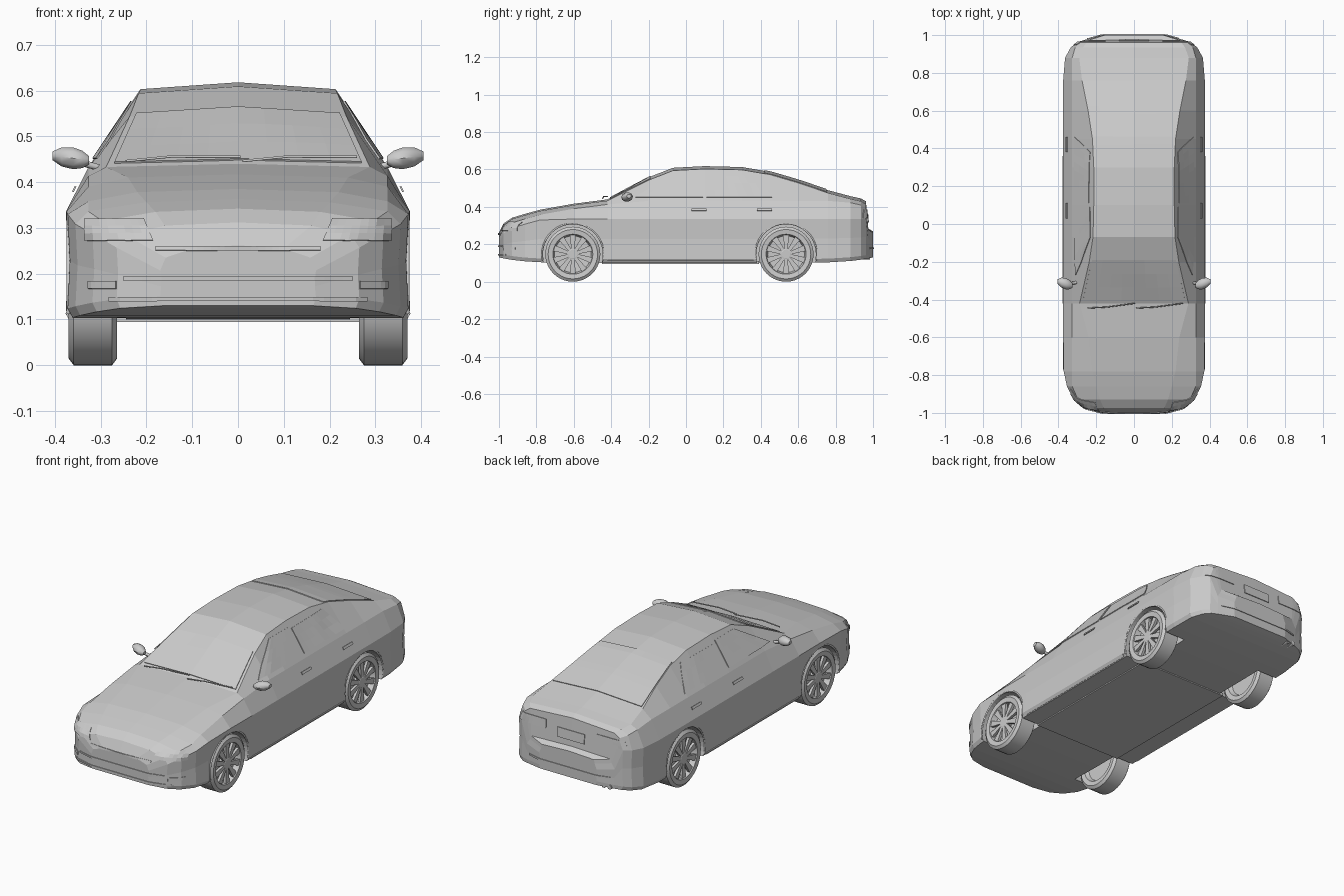
import bpy, bmesh
from math import sin, cos, pi, radians
from mathutils import Vector, Matrix
from mathutils.bvhtree import BVHTree

if "Cube" in bpy.data.objects:
    bpy.data.objects.remove(bpy.data.objects["Cube"])


def add_object(name, bm, smooth=None):
    bmesh.ops.recalc_face_normals(bm, faces=bm.faces[:])
    mesh = bpy.data.meshes.new(name)
    bm.to_mesh(mesh)
    bm.free()
    ob = bpy.data.objects.new(name, mesh)
    bpy.context.collection.objects.link(ob)
    if smooth:
        for o in bpy.context.selected_objects:
            o.select_set(False)
        ob.select_set(True)
        bpy.context.view_layer.objects.active = ob
        bpy.ops.object.shade_smooth_by_angle(angle=radians(smooth))
    return ob


def skin(bm, rings):
    rows = [[bm.verts.new(p) for p in r] for r in rings]
    n = len(rows[0])
    for a, b in zip(rows, rows[1:]):
        for i in range(n):
            j = (i + 1) % n
            bm.faces.new((a[i], a[j], b[j], b[i]))
    bm.faces.new(rows[0])
    bm.faces.new(rows[-1])


def lathe(bm, profile, n=40):
    turn = [2 * pi * i / n for i in range(n)]
    skin(bm, [[(x, r * cos(a), r * sin(a)) for a in turn] for x, r in profile])


def mirror_x(ob):
    ob.modifiers.new("mirror", "MIRROR")


def tube(name, pts, r, mirrored=False):
    cu = bpy.data.curves.new(name, "CURVE")
    cu.dimensions = "3D"
    cu.bevel_depth, cu.bevel_resolution, cu.use_fill_caps = r, 1, True
    sp = cu.splines.new("POLY")
    sp.points.add(len(pts) - 1)
    for p, co in zip(sp.points, pts):
        p.co = (*co, 1)
    ob = bpy.data.objects.new(name, cu)
    bpy.context.collection.objects.link(ob)
    if mirrored:
        mirror_x(ob)


# Body cross-section; floor, shoulder, belt line and crown follow from the station
def body_ring(y, w, roof_x, roof_z):
    floor = .10 + .03 * y ** 8
    belt_x = min(.327, w * .93)
    belt_z = min(.432, roof_z - .02)
    shoulder = min(.335, belt_z - .028)
    crown = .015 if -.3 < y < .97 else .007
    half = [(w * .97, floor), (w, floor + .02), (w * .987, floor * .45 + shoulder * .55),
            (w, shoulder), (belt_x, belt_z), (roof_x, roof_z)]
    ring = [(0, floor)] + half + [(0, roof_z + crown)] + [(-x, z) for x, z in half[::-1]]
    return [(x, y, z) for x, z in ring]


# Stations: y, half width, roof edge x, roof edge z
nose = [(-1, .17, .10, .255), (-.975, .265, .16, .305), (-.93, .318, .18, .335),
        (-.86, .355, .20, .356), (-.78, .372, .22, .378), (-.6, .375, .24, .41)]
cabin = [(-.42, .376, .288, .433), (-.2, .376, .237, .543), (-.07, .376, .217, .594),
         (.1, .376, .213, .603), (.3, .376, .213, .598), (.45, .376, .22, .572)]
tail = [(.6, .376, .243, .528), (.76, .375, .275, .474), (.88, .365, .29, .442),
        (.935, .335, .27, .43), (.962, .30, .25, .415), (.975, .26, .235, .277),
        (1, .17, .155, .262)]
bm = bmesh.new()
skin(bm, [body_ring(*s) for s in nose + cabin + tail])
bmesh.ops.recalc_face_normals(bm, faces=bm.faces[:])
surface = BVHTree.FromBMesh(bm)
body = add_object("body_shell", bm)

# Wheel arches cut out of the body, with a lip round each
AXLES, AXLE_Z = (-.605, .535), .147
for y in AXLES:
    for s in (-1, 1):
        bm = bmesh.new()
        lathe(bm, [(s * .245, .163), (s * .5, .163)])
        bmesh.ops.translate(bm, verts=bm.verts, vec=(0, y, AXLE_Z))
        cutter = add_object("arch_cutter", bm)
        cutter.hide_render = True
        mod = body.modifiers.new("arch", "BOOLEAN")
        mod.operation, mod.object = "DIFFERENCE", cutter
        bpy.context.view_layer.objects.active = body
        bpy.ops.object.modifier_apply(modifier=mod.name)
        bpy.data.objects.remove(cutter)
    arc = [radians(-12 + 204 * i / 20) for i in range(21)]
    tube("wheel_arch_lip", [(.37, y + .164 * cos(a), AXLE_Z + .164 * sin(a)) for a in arc],
         .005, True)

# Wheels: tyre with recessed rim, and ten-spoke face
bm = bmesh.new()
tread = [(.042, .147), (.053, .132), (.05, .107)]
lathe(bm, [(-.03, .001), (-.03, .095)] + [(-x, r) for x, r in tread[::-1]] + tread
      + [(.02, .098), (.012, .001)])
tyre = add_object("tyre", bm, 35)
bm = bmesh.new()
lathe(bm, [(.01, .032), (.042, .032), (.046, .024), (.046, .001)], 20)
for i in range(10):
    spoke = bmesh.ops.create_cube(bm, size=1)["verts"]
    for v in spoke:
        outer = v.co.z > 0
        v.co = (.038 + v.co.x * .014, v.co.y * (.032 if outer else .016),
                .104 if outer else .022)
    bmesh.ops.rotate(bm, verts=spoke, cent=(0, 0, 0),
                     matrix=Matrix.Rotation(i * pi / 5, 3, "X"))
spokes = add_object("wheel_spokes", bm)
for src in (tyre, spokes):
    for k, (y, s) in enumerate([(y, s) for y in AXLES for s in (1, -1)]):
        ob = src.copy() if k else src
        if k:
            bpy.context.collection.objects.link(ob)
        ob.location = (s * .317, y, AXLE_Z)
        ob.rotation_euler.z = 0 if s > 0 else pi


# Thin panel laid onto the body: low edge at v0, high edge at v1, cast along one axis
def panel(name, side, v0, v1, low, high=None, n=8, m=3, lift=.002):
    centred = not isinstance(low, tuple)
    if centred:
        low, high = (-low, low), (-(high or low), high or low)
    high = high or low
    bm = bmesh.new()
    rows = []
    for j in range(m + 1):
        t, row = j / m, []
        left, right = [a + (b - a) * t for a, b in zip(low, high)]
        v = v0 + (v1 - v0) * t
        for i in range(n + 1):
            u = left + (right - left) * i / n
            start, ray = {"side": ((2, u, v), (-1, 0, 0)), "front": ((u, -2, v), (0, 1, 0)),
                          "rear": ((u, 2, v), (0, -1, 0)), "top": ((u, v, 2), (0, 0, -1))}[side]
            start, ray = Vector(start), Vector(ray)
            loc, nor, _, _ = surface.ray_cast(start, ray)
            if loc is None:
                loc, nor, _, _ = surface.find_nearest(start + ray * 1.1)
            row.append(bm.verts.new(loc + nor * lift))
        rows.append(row)
    for r, t in zip(rows, rows[1:]):
        for i in range(n):
            bm.faces.new((r[i], r[i + 1], t[i + 1], t[i]))
    ob = add_object(name, bm)
    sol = ob.modifiers.new("thickness", "SOLIDIFY")
    sol.thickness, sol.offset = .004, 0
    if not centred:
        mirror_x(ob)


# Glass
panel("windshield", "top", -.405, -.19, .27, .222)
panel("rear_window", "top", .42, .75, .212, .262, m=8)
panel("front_side_window", "side", .45, .575, (-.27, .09), (-.07, .09))
panel("rear_side_window", "side", .45, .565, (.11, .46), (.11, .38))

# Lights, bumper bars, plate and door details
panel("headlight", "front", .272, .318, (.185, .332), (.205, .334))
panel("fog_light", "front", .167, .184, (.265, .325))
panel("taillight", "rear", .34, .385, (.15, .32), (.15, .3))
panel("number_plate", "rear", .315, .365, .08, lift=.004)
for name, side, z, w in (("grille_bar", "front", .25, .18), ("bumper_bar", "front", .185, .25),
                         ("front_lip", "front", .14, .28), ("rear_bumper_bar", "rear", .175, .24)):
    panel(name, side, z, z + .009, w, n=24, m=1, lift=.003)
for y in (.03, .38):
    panel("door_handle", "side", .376, .388, (y, y + .08), m=1, lift=.006)
panel("sill_trim", "side", .104, .116, (-.42, .36), m=1)

# Underbody plate
bm = bmesh.new()
bmesh.ops.create_cube(bm, size=1, matrix=Matrix.Translation((0, -.03, .102))
                      @ Matrix.Diagonal((.53, .84, .016, 1)))
add_object("underbody", bm)

# Door mirrors: faceted housing on a short arm
bm = bmesh.new()
turn = [2 * pi * i / 10 for i in range(10)]
skin(bm, [[(x, -.305 - (.405 - x) * .25 + r * 1.2 * cos(a), .452 + (x - .36) * .12 + r * sin(a))
           for a in turn]
          for x, r in ((.325, .009), (.34, .02), (.36, .025), (.385, .022), (.405, .01))])
mirror_x(add_object("door_mirror", bm, 40))
tube("mirror_arm", [(.305, -.31, .432), (.352, -.318, .445)], .008, True)

# Wipers and exhaust pipes
for x in (-.245, .01):
    tube("wiper", [(x, -.445, .446), (x + .1, -.44, .456), (x + .25, -.42, .455)], .003)
for x in (-.20, -.235):
    tube("exhaust_pipe", [(x, .86, .13), (x, .985, .13)], .013)
